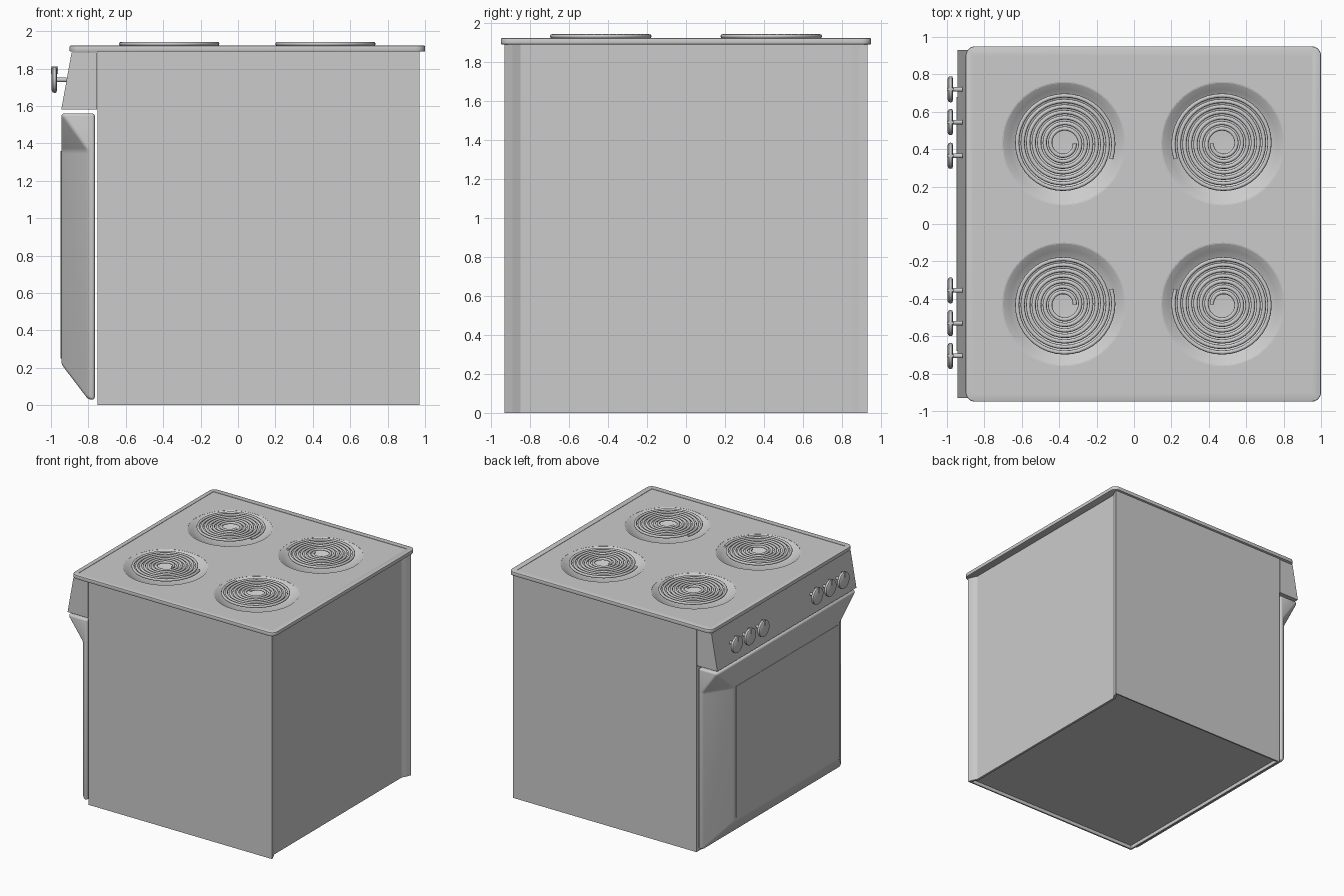
import bpy, bmesh, math
from mathutils import Matrix

if "Cube" in bpy.data.objects:
    bpy.data.objects.remove(bpy.data.objects["Cube"])


def add(name, bm, smooth=None):
    bmesh.ops.recalc_face_normals(bm, faces=bm.faces)
    me = bpy.data.meshes.new(name)
    bm.to_mesh(me)
    bm.free()
    ob = bpy.data.objects.new(name, me)
    bpy.context.collection.objects.link(ob)
    if smooth:
        shade(ob, smooth)
    return ob


def shade(ob, angle):
    bpy.ops.object.select_all(action='DESELECT')
    ob.select_set(True)
    bpy.context.view_layer.objects.active = ob
    bpy.ops.object.shade_smooth_by_angle(angle=math.radians(angle))


def apply(ob):
    bpy.ops.object.select_all(action='DESELECT')
    ob.select_set(True)
    bpy.context.view_layer.objects.active = ob
    bpy.ops.object.convert(target='MESH')


def bevel(ob, width, segments):
    m = ob.modifiers.new("bevel", 'BEVEL')
    m.width, m.segments, m.limit_method = width, segments, 'ANGLE'


def prism(points, vec):
    bm = bmesh.new()
    base = bm.faces.new([bm.verts.new(p) for p in points])
    top = bmesh.ops.extrude_face_region(bm, geom=[base])
    bmesh.ops.translate(bm, vec=vec, verts=[v for v in top['geom'] if isinstance(v, bmesh.types.BMVert)])
    bmesh.ops.recalc_face_normals(bm, faces=bm.faces)
    return bm


def box(x0, x1, y0, y1, z0, z1):
    return prism([(x0, y0, z0), (x1, y0, z0), (x1, y1, z0), (x0, y1, z0)], (0, 0, z1 - z0))


def lathe(profile, steps, axis_matrix):
    bm = bmesh.new()
    vs = [bm.verts.new((r, 0, z)) for r, z in profile]
    es = [bm.edges.new(p) for p in zip(vs, vs[1:])]
    bmesh.ops.spin(bm, geom=vs + es, cent=(0, 0, 0), axis=(0, 0, 1),
                   angle=math.tau, steps=steps, use_duplicate=False)
    bmesh.ops.remove_doubles(bm, verts=bm.verts, dist=1e-4)
    bmesh.ops.transform(bm, matrix=axis_matrix, verts=bm.verts)
    return bm


# Cabinet: folded rear corners, open top, recessed floor
half = [(0.935, 0.85), (0.955, 0.89), (0.97, 0.93), (-0.75, 0.93)]
outline = half + [(x, -y) for x, y in reversed(half)]
bm = prism([(x, y, 0) for x, y in outline], (0, 0, 1.89))
bm.normal_update()
bmesh.ops.delete(bm, geom=[f for f in bm.faces if f.normal.z > 0.9], context='FACES_ONLY')
floor = [f for f in bm.faces if f.normal.z < -0.9]
bmesh.ops.inset_region(bm, faces=floor, thickness=0.02)
up = bmesh.ops.extrude_face_region(bm, geom=floor)
bmesh.ops.translate(bm, vec=(0, 0, 0.03), verts=[v for v in up['geom'] if isinstance(v, bmesh.types.BMVert)])
bmesh.ops.delete(bm, geom=[f for f in floor if f.is_valid], context='FACES_ONLY')
add("cabinet", bm)

# Cooktop: rounded plate with a slightly sunken field
corners = []
for k, (cx, cy) in enumerate([(0.95, 0.9), (-0.85, 0.9), (-0.85, -0.9), (0.95, -0.9)]):
    for i in range(7):
        a = math.radians(90 * k + 15 * i)
        corners.append((cx + 0.05 * math.cos(a), cy + 0.05 * math.sin(a), 1.89))
cooktop = add("cooktop", prism(corners, (0, 0, 0.033)))
bevel(cooktop, 0.006, 2)
cutters = [add("field_cutter", box(-0.86, 0.95, -0.9, 0.9, 1.92, 1.96))]

burners = [(x, y) for x in (-0.375, 0.475) for y in (-0.43, 0.43)]
for x, y in burners:
    cutters.append(add("burner_cutter", lathe([(0, 1.8), (0.325, 1.8), (0.325, 2), (0, 2)], 64,
                                              Matrix.Translation((x, y, 0)))))
for c in cutters:
    c.hide_render = True
    m = cooktop.modifiers.new("cut", 'BOOLEAN')
    m.object, m.solver = c, 'EXACT'
apply(cooktop)
shade(cooktop, 30)
for c in cutters:
    bpy.data.objects.remove(c)

# Burners: drip bowl and spiral heating coil, mirrored across the cooktop
for x, y in burners:
    bowl = [(0.33, 1.921), (0.325, 1.919), (0.29, 1.89), (0.25, 1.865),
            (0.19, 1.84), (0.12, 1.825), (0.065, 1.82), (0, 1.82)]
    ob = add("drip_bowl", lathe(bowl, 64, Matrix.Translation((x, y, 0))), 40)
    if ob.data.polygons[0].normal.z < 0:
        ob.data.flip_normals()
    sx, sy = (1 if x < 0 else -1), (1 if y > 0 else -1)
    cu = bpy.data.curves.new("heating_coil", 'CURVE')
    cu.dimensions = '3D'
    cu.bevel_depth, cu.bevel_resolution, cu.use_fill_caps = 0.011, 2, True
    sp = cu.splines.new('POLY')
    n = 7 * 40 + 2
    sp.points.add(n)
    for i, p in enumerate(sp.points):
        a = -math.tau * i / 40
        r = 0.058 + 0.208 * i / n
        p.co = (x + sx * r * math.cos(a), y + sy * r * math.sin(a), 1.932, 1)
    coil = bpy.data.objects.new("heating_coil", cu)
    bpy.context.collection.objects.link(coil)
    apply(coil)
    shade(coil, 50)

# Sloped control panel
prof = [(-0.755, 1.885), (-0.89, 1.885), (-0.945, 1.58), (-0.755, 1.58)]
add("control_panel", prism([(x, -0.93, z) for x, z in prof], (0, 1.86, 0)))

# Knobs: rounded disc, stem and pointer ridge
along_x = Matrix.Rotation(math.radians(-90), 4, 'Y')
for y in (0.72, 0.545, 0.365, -0.355, -0.53, -0.705):
    knob = [(0, -0.08), (0.012, -0.08), (0.012, -0.03), (0.058, -0.03), (0.068, -0.026),
            (0.07, -0.018), (0.068, -0.008), (0.058, -0.002), (0, 0)]
    add("knob", lathe(knob, 32, Matrix.Translation((-0.998, y, 1.74)) @ along_x), 40)
    add("knob_pointer", box(-1.0, -0.962, y - 0.007, y + 0.007, 1.77, 1.812))

# Oven door: bulged front with sloped sides that flare into a top lip
bm = bmesh.new()
pts = [(-0.765, 0.93, 0.03), (-0.80, 0.93, 0.03), (-0.80, 0.93, 1.36), (-0.945, 0.93, 1.56),
       (-0.765, 0.93, 1.56), (-0.945, 0.70, 0.22), (-0.945, 0.70, 1.36)]
L = [bm.verts.new(p) for p in pts]
R = [bm.verts.new((x, -y, z)) for x, y, z in pts]
for S in (L, R):
    for idx in ((0, 1, 2, 3, 4), (1, 5, 6, 2), (2, 6, 3)):
        bm.faces.new([S[i] for i in idx])
for i, j in ((0, 1), (1, 5), (5, 6), (6, 3), (3, 4), (4, 0)):
    bm.faces.new([L[i], L[j], R[j], R[i]])
door = add("oven_door", bm)
bevel(door, 0.015, 3)
apply(door)
shade(door, 35)

# Oven window and the trim line above it
add("oven_window", box(-0.948, -0.94, -0.68, 0.68, 0.25, 1.36))
